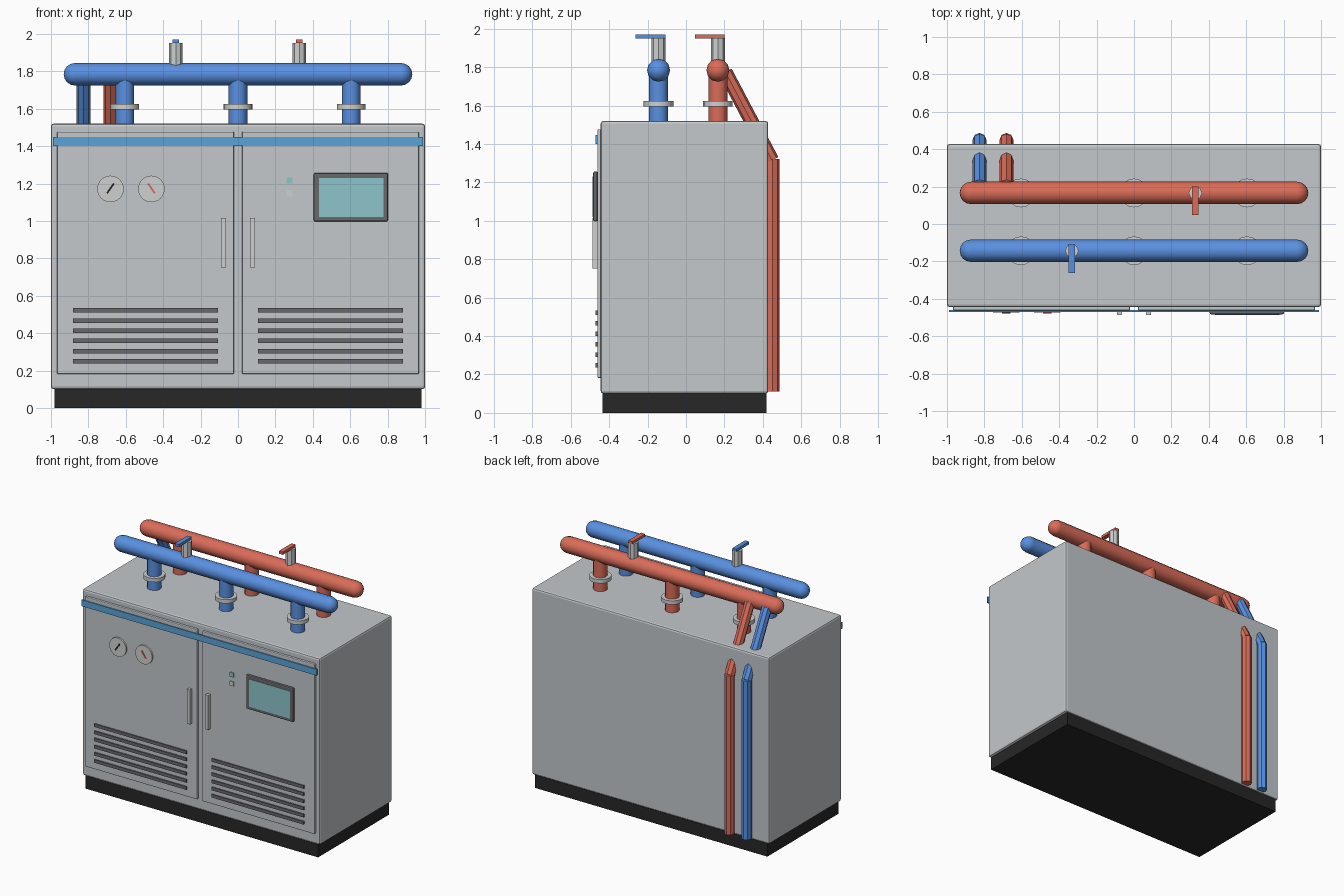
import bpy
from math import pi, radians
from mathutils import Vector

if "Cube" in bpy.data.objects:
    bpy.data.objects.remove(bpy.data.objects["Cube"])


def material(name, *rgb):
    m = bpy.data.materials.new(name)
    m.use_nodes = True
    m.diffuse_color = (*rgb, 1)
    m.node_tree.nodes["Principled BSDF"].inputs["Base Color"].default_value = (*rgb, 1)
    return m


GREY = material("cabinet grey", 0.55, 0.58, 0.6)
BLACK = material("black", 0.02, 0.02, 0.02)
BLUE = material("pipe blue", 0.1, 0.28, 0.75)
RED = material("pipe red", 0.7, 0.15, 0.1)
STEEL = material("light steel", 0.62, 0.64, 0.64)
STRIPE = material("stripe blue", 0.1, 0.37, 0.68)
DARK = material("dark grey", 0.14, 0.14, 0.15)
TEAL = material("screen teal", 0.27, 0.56, 0.6)


def finish(name, mat, smooth=False):
    ob = bpy.context.object
    ob.name = name
    ob.data.materials.append(mat)
    if smooth:
        bpy.ops.object.shade_smooth_by_angle(angle=radians(40))
    return ob


def box(name, mat, x, y, z, bevel=0.0):
    """Box from (min, max) pairs on each axis."""
    lo, hi = Vector((x[0], y[0], z[0])), Vector((x[1], y[1], z[1]))
    bpy.ops.mesh.primitive_cube_add(size=1, location=(lo + hi) / 2)
    ob = bpy.context.object
    ob.scale = hi - lo
    bpy.ops.object.transform_apply(location=False, rotation=False, scale=True)
    if bevel:
        mod = ob.modifiers.new("edge", "BEVEL")
        mod.width, mod.segments = bevel, 2
    return finish(name, mat)


def tube(name, mat, a, b, radius, sides=12, smooth=True):
    """Cylinder between two points."""
    a, b = Vector(a), Vector(b)
    bpy.ops.mesh.primitive_cylinder_add(
        vertices=sides, radius=radius, depth=(b - a).length, location=(a + b) / 2,
        rotation=(b - a).to_track_quat("Z", "Y").to_euler())
    return finish(name, mat, smooth)


# Cabinet
BACK, FRONT = 0.428, -0.444
box("plinth", BLACK, (-0.98, 0.98), (-0.435, 0.42), (0, 0.1))
box("cabinet", GREY, (-1, 1), (FRONT, BACK), (0.1, 1.52), 0.014)
box("top_stripe", STRIPE, (-0.99, 0.99), (-0.47, -0.46), (1.4, 1.448))

# Doors with handles and vents
for side, s in (("right", -1), ("left", 1)):
    def span(a, b):
        return sorted((s * a, s * b))
    box(side + "_door", GREY, span(0.021, 0.968), (-0.462, FRONT + 0.005), (0.182, 1.476), 0.006)
    box(side + "_handle", STEEL, span(0.065, 0.09), (-0.487, -0.46), (0.752, 1.015))
    for i in range(6):
        z = 0.249 + i * 0.0545
        box(f"{side}_vent_{i + 1}", DARK, span(0.107, 0.882), (-0.471, -0.46), (z - 0.012, z + 0.012))

# Dial gauges
for name, x, mat, lean in (("right", -0.682, BLACK, 1), ("left", -0.463, RED, -1)):
    tube(name + "_gauge", STEEL, (x, -0.46, 1.171), (x, -0.474, 1.171), 0.071, 24)
    needle = box(name + "_needle", mat, (x - 0.005, x + 0.005), (-0.478, -0.473), (1.142, 1.206))
    needle.rotation_euler.y = lean * radians(35)

# Control screen and indicators
box("screen_frame", DARK, (0.405, 0.802), (-0.483, -0.46), (0.997, 1.257), 0.008)
box("screen", TEAL, (0.433, 0.777), (-0.486, -0.48), (1.021, 1.23))
for name, z, mat in (("upper", 1.215, TEAL), ("lower", 1.147, STEEL)):
    box(name + "_indicator", mat, (0.259, 0.291), (-0.47, -0.46), (z - 0.016, z + 0.016))

# Manifolds with stubs, flanges, valve and rear drop
PIPE_Z = 1.784
for name, mat, y, valve_x, drop_x in (("cold", BLUE, -0.143, -0.332, -0.826),
                                      ("hot", RED, 0.166, 0.328, -0.682)):
    tube(name + "_manifold", mat, (-0.872, y, PIPE_Z), (0.872, y, PIPE_Z), 0.06)
    for s in (-1, 1):
        bpy.ops.mesh.primitive_uv_sphere_add(segments=12, ring_count=8, radius=0.06,
                                             location=(s * 0.872, y, PIPE_Z), rotation=(0, pi / 2, 0))
        finish(name + "_manifold_cap", mat, True)
    for x in (-0.605, 0, 0.605):
        tube(name + "_stub", mat, (x, y, 1.5), (x, y, PIPE_Z), 0.05)
        tube(name + "_flange", STEEL, (x, y, 1.595), (x, y, 1.624), 0.077, 16)
    tube(name + "_valve_stem", STEEL, (valve_x, y, PIPE_Z), (valve_x, y, 1.951), 0.036, 8)
    box(name + "_valve_lever", mat, (valve_x - 0.017, valve_x + 0.017), (y - 0.119, y + 0.035), (1.95, 1.97))
    tube(name + "_drop_slope", mat, (drop_x, 0.205, 1.775), (drop_x, 0.448, 1.315), 0.037, 8)
    tube(name + "_drop_pipe", mat, (drop_x, 0.45, 0.112), (drop_x, 0.45, 1.322), 0.037, 8)
